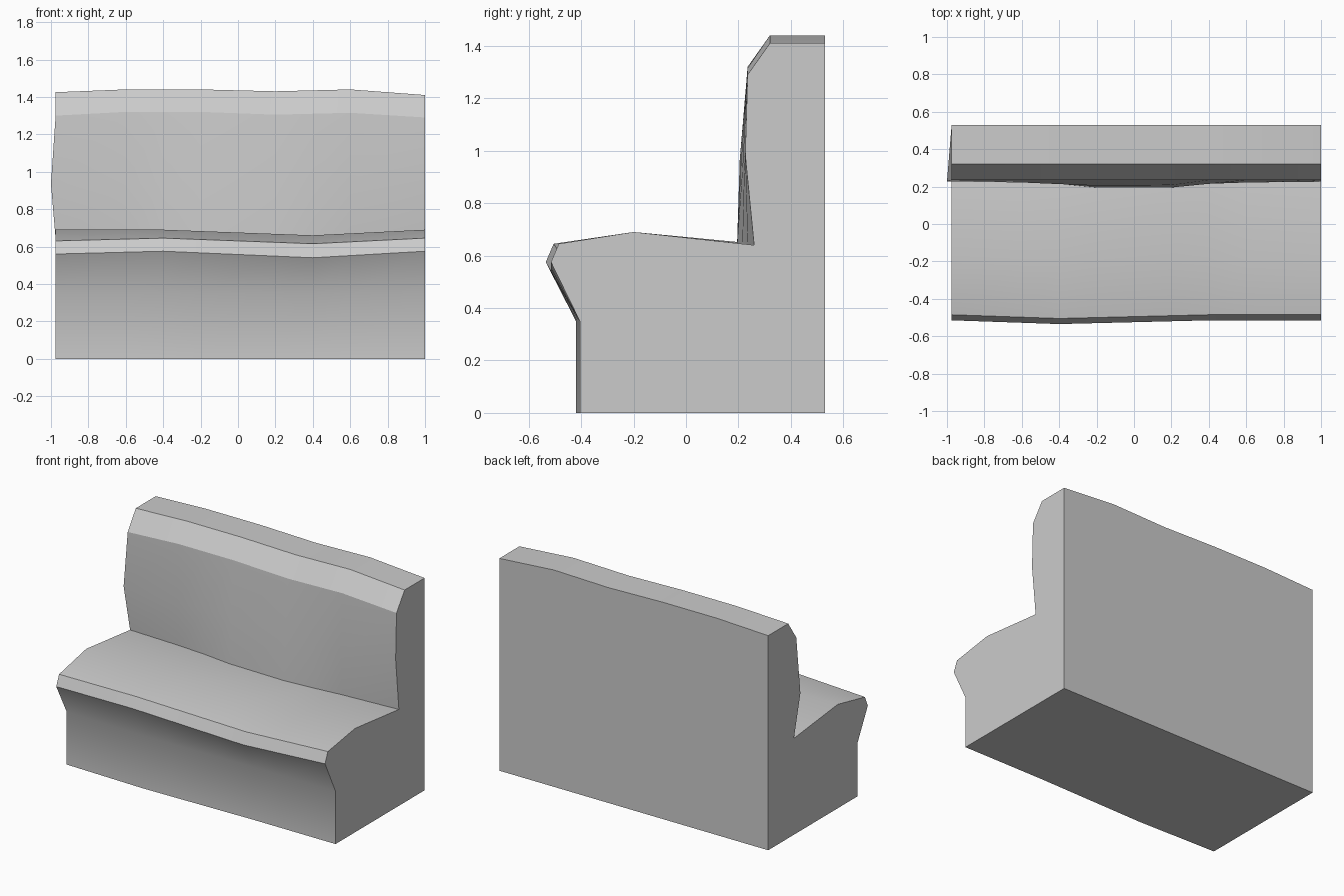
import bpy, bmesh

if "Cube" in bpy.data.objects:
    bpy.data.objects.remove(bpy.data.objects["Cube"])

SEAT_X = [-0.975, -0.4, 0.4, 1.0]
BACK_X = [-0.975, -0.6, -0.2, 0.2, 0.6, 1.0]
REAR = 0.53


def lerp(xs, vals, x):
    for i in range(len(xs) - 1):
        if x <= xs[i + 1]:
            t = (x - xs[i]) / (xs[i + 1] - xs[i])
            return vals[i] + t * (vals[i + 1] - vals[i])
    return vals[-1]


def profile(x):
    """Worn bench cross-section (y, z) at x, from front foot round to rear foot."""
    def s(*v): return lerp(SEAT_X, v, x)
    def b(*v): return lerp(BACK_X, v, x)
    foot = s(-0.405, -0.42, -0.405, -0.405)
    joint_z = s(0.64, 0.65, 0.64, 0.64)
    mid_z = b(0.935, 0.93, 0.965, 0.93, 0.92, 0.985)
    edge_z = b(1.30, 1.32, 1.32, 1.305, 1.315, 1.29)
    top_z = b(1.425, 1.44, 1.44, 1.43, 1.44, 1.41)
    return [
        (foot, 0), (foot, 0.35),
        (s(-0.515, -0.535, -0.515, -0.515), s(0.56, 0.575, 0.54, 0.575)),
        (s(-0.485, -0.505, -0.485, -0.485), s(0.63, 0.645, 0.615, 0.645)),
        (-0.2, s(0.69, 0.69, 0.66, 0.69)),
        (b(0.26, 0.235, 0.195, 0.195, 0.235, 0.26), joint_z),
        (b(0.228, 0.222, 0.205, 0.208, 0.222, 0.226), mid_z),
        (0.235, edge_z), (0.32, top_z),
        (REAR, top_z), (REAR, edge_z), (REAR, mid_z), (REAR, joint_z), (REAR, 0),
    ]


# Loft the cross-section along the bench
bm = bmesh.new()
columns = [[bm.verts.new((x, y, z)) for y, z in profile(x)]
           for x in sorted(set(SEAT_X + BACK_X))]
columns[0][6].co.x = -1.0  # bulge on the left end of the backrest
n = len(columns[0])
for a, c in zip(columns, columns[1:]):
    for i in range(n):
        j = (i + 1) % n
        bm.faces.new((a[i], c[i], c[j], a[j]))

# End panels: seat side plus stacked backrest strips
for col in (columns[0], columns[-1]):
    for ids in ((0, 1, 2, 3, 4, 5, 12, 13), (5, 6, 11, 12), (6, 7, 10, 11), (7, 8, 9, 10)):
        bm.faces.new([col[i] for i in ids])
bmesh.ops.recalc_face_normals(bm, faces=bm.faces)

mesh = bpy.data.meshes.new("bench")
bm.to_mesh(mesh)
bm.free()
bench = bpy.data.objects.new("bench", mesh)
bpy.context.collection.objects.link(bench)

# Soft worn surfaces, crisp edges
bpy.context.view_layer.objects.active = bench
bench.select_set(True)
bpy.ops.object.shade_smooth_by_angle(angle=0.52)
